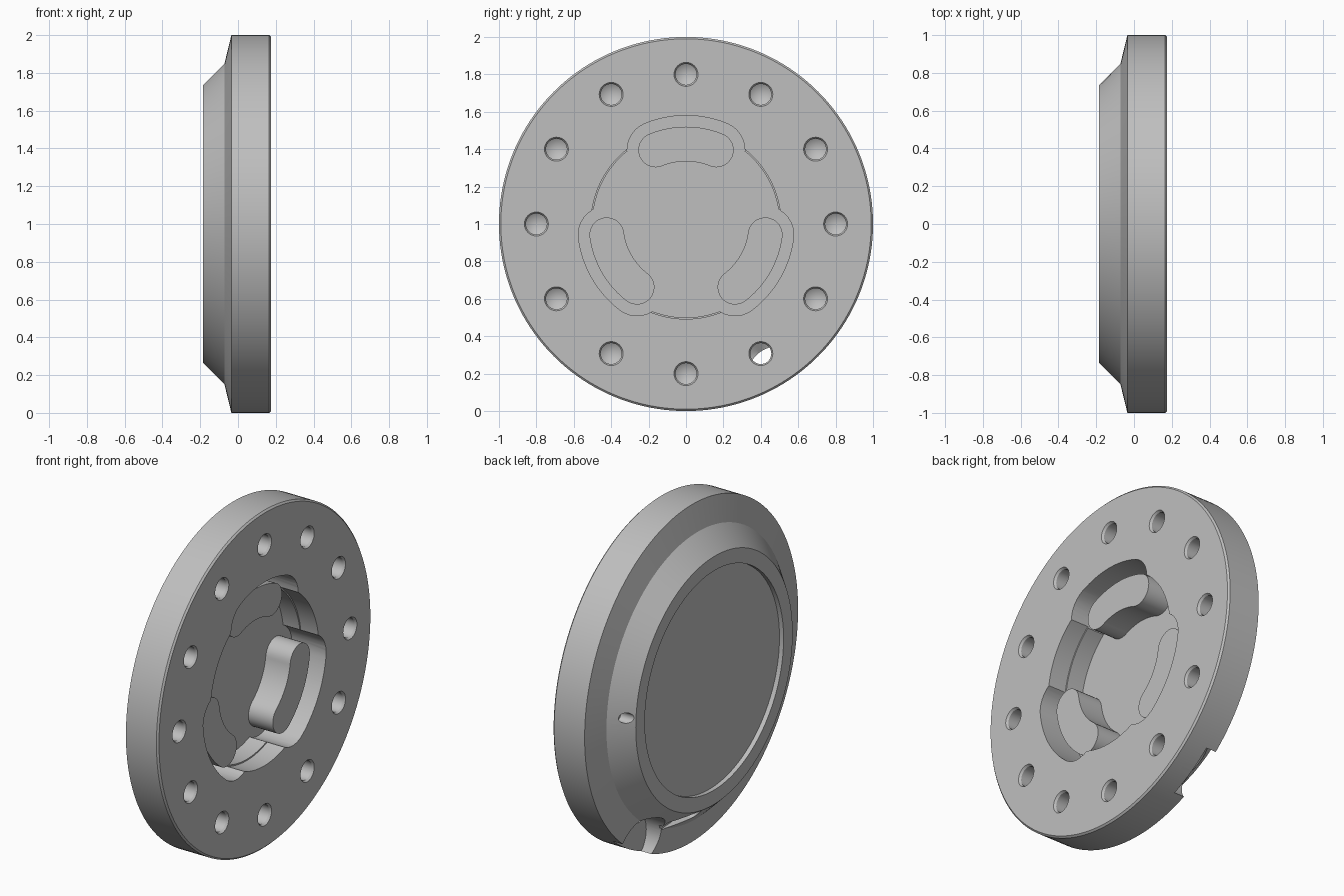
import bpy, bmesh, math
from math import sin, cos, pi, radians

cube = bpy.data.objects.get("Cube")
if cube:
    bpy.data.objects.remove(cube, do_unlink=True)

grey = bpy.data.materials.new("machined_grey")
grey.use_nodes = True
grey.diffuse_color = (0.52, 0.52, 0.52, 1)
grey.node_tree.nodes["Principled BSDF"].inputs["Base Color"].default_value = (0.52, 0.52, 0.52, 1)

LIFT = 1.0  # height of the disc axis


def finish(name, bm):
    bmesh.ops.translate(bm, verts=bm.verts, vec=(0, 0, LIFT))
    bmesh.ops.recalc_face_normals(bm, faces=bm.faces)
    mesh = bpy.data.meshes.new(name)
    bm.to_mesh(mesh)
    bm.free()
    mesh.materials.append(grey)
    ob = bpy.data.objects.new(name, mesh)
    bpy.context.collection.objects.link(ob)
    return ob


def lathe(name, profile, centre=(0, 0), n=128):
    """Revolve (x, radius) points about the x direction; both ends lie on the axis."""
    bm = bmesh.new()
    cy, cz = centre
    rings = []
    for x, r in profile:
        count = n if r > 0 else 1
        rings.append([bm.verts.new((x, cy + r * cos(2 * pi * i / n), cz + r * sin(2 * pi * i / n)))
                      for i in range(count)])
    for a, b in zip(rings, rings[1:]):
        for i in range(n):
            j = (i + 1) % n
            if len(a) == 1:
                bm.faces.new((a[0], b[i], b[j]))
            elif len(b) == 1:
                bm.faces.new((a[i], a[j], b[0]))
            else:
                bm.faces.new((a[i], a[j], b[j], b[i]))
    return finish(name, bm)


def prism(name, outline, x0, x1):
    """Extrude a (y, z) outline along x."""
    bm = bmesh.new()
    face = bm.faces.new([bm.verts.new((x0, y, z)) for y, z in outline])
    ext = bmesh.ops.extrude_face_region(bm, geom=[face])["geom"]
    moved = [v for v in ext if isinstance(v, bmesh.types.BMVert)]
    bmesh.ops.translate(bm, verts=moved, vec=(x1 - x0, 0, 0))
    return finish(name, bm)


def polar(r, a):
    """Angle a is measured from straight up towards +y."""
    return r * sin(a), r * cos(a)


def kidney(mid, half, spread, turn):
    """Bean-shaped arc slot with round ends."""
    pts = []
    steps = 24
    for i in range(steps + 1):
        pts.append(polar(mid + half, turn - spread + 2 * spread * i / steps))
    for end, side in ((spread, 1), (-spread, -1)):
        cy, cz = polar(mid, turn + end)
        start = turn + end + (0 if side > 0 else pi)
        for i in range(1, 16):
            dy, dz = polar(half, start + pi * i / 16)
            pts.append((cy + dy, cz + dz))
        if side > 0:
            for i in range(steps + 1):
                pts.append(polar(mid - half, turn + spread - 2 * spread * i / steps))
    return pts


def capsule(p, q, half):
    a = math.atan2(q[0] - p[0], q[1] - p[1])
    pts = []
    for (cy, cz), start in ((q, a - pi / 2), (p, a + pi / 2)):
        for i in range(13):
            dy, dz = polar(half, start + pi * i / 12)
            pts.append((cy + dy, cz + dz))
    return pts


def cut(ob, cutter):
    mod = ob.modifiers.new("cut", "BOOLEAN")
    mod.operation = "DIFFERENCE"
    mod.solver = "EXACT"
    mod.object = cutter
    bpy.context.view_layer.objects.active = ob
    bpy.ops.object.modifier_apply(modifier=mod.name)
    bpy.data.objects.remove(cutter, do_unlink=True)


FRONT, FLOOR, BACK = 0.175, -0.05, -0.185

# Main disc: front cavity, chamfered rim, stepped cone and shallow back recess
disc = lathe("flange_disc", [
    (FLOOR, 0), (FLOOR, 0.5), (0.06, 0.5), (0.06, 0.508), (FRONT, 0.508),
    (FRONT, 0.99), (FRONT - 0.01, 1), (-0.035, 1), (-0.072, 0.848),
    (BACK, 0.735), (BACK, 0.65), (-0.158, 0.65), (-0.158, 0)], n=160)

# Three bean-shaped pockets, each with a raised island
MID, SPREAD = 0.4275, radians(22.3)
for k, place in enumerate(("top", "left", "right")):
    turn = k * 2 * pi / 3
    cut(disc, prism("pocket_cutter", kidney(MID, 0.1525, SPREAD, turn), FLOOR, 0.4))
    prism(place + "_island", kidney(MID, 0.0925, SPREAD, turn), FLOOR - 0.02, 0.11)

# Ring of blind drilled holes with countersunk mouths and conical bottoms
for k in range(12):
    cut(disc, lathe("hole_cutter", [
        (-0.015, 0), (0.02, 0.056), (FRONT - 0.012, 0.056), (FRONT + 0.004, 0.067),
        (0.3, 0.067), (0.3, 0)], polar(0.8, k * pi / 6), 32))

# Round relief at the rim behind one hole
cut(disc, lathe("relief_cutter", [(-0.4, 0), (-0.4, 0.16), (0.03, 0.16), (0.03, 0)],
                polar(0.95, radians(149)), 48))

# Slot and small drilled port in the back cone
cut(disc, prism("slot_cutter", capsule((0.13, -0.755), (0.31, -0.765), 0.028), -0.4, -0.06))
cut(disc, lathe("port_cutter", [(-0.4, 0), (-0.4, 0.03), (-0.09, 0.03), (-0.09, 0)],
                (0.77, 0.06), 24))

# Smooth curved walls, keep machined edges crisp
bpy.ops.object.select_all(action="DESELECT")
for ob in bpy.context.collection.objects:
    if ob.type == "MESH" and (ob == disc or ob.name.endswith("_island")):
        ob.select_set(True)
bpy.context.view_layer.objects.active = disc
bpy.ops.object.shade_smooth_by_angle(angle=radians(25))
